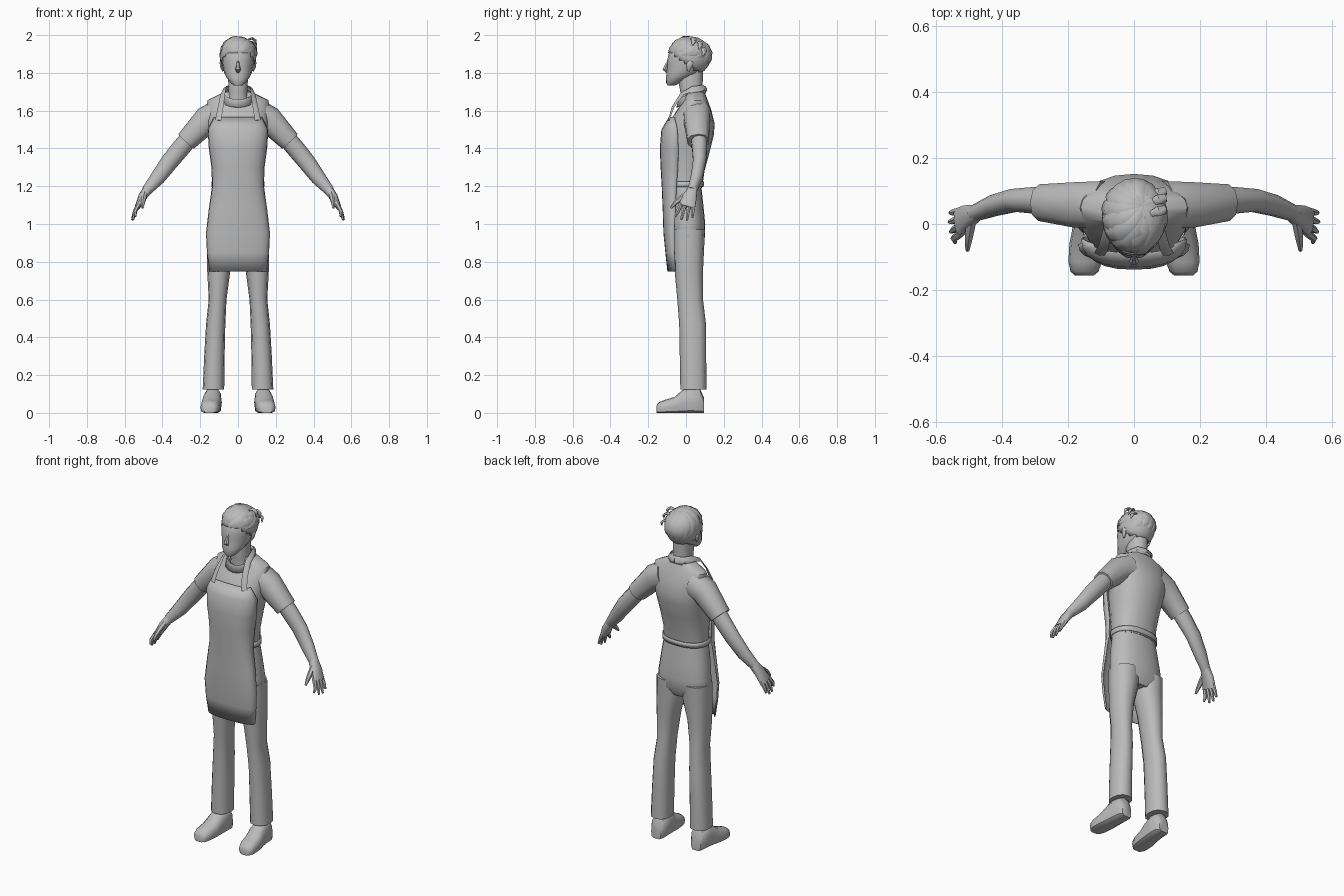
import bpy, bmesh, math
from mathutils import Vector

grey = bpy.data.materials.new("plain_grey")
grey.diffuse_color = (0.5, 0.5, 0.5, 1)


def finish(name, rows, closed=True, caps=True, mirror=False, thick=0, angle=45):
    """Skin a list of point rows into a smooth-shaded object."""
    bm = bmesh.new()
    vs = [[bm.verts.new(p) for p in row] for row in rows]
    n = len(rows[0])
    for a, b in zip(vs, vs[1:]):
        for i in range(n if closed else n - 1):
            j = (i + 1) % n
            bm.faces.new((a[i], a[j], b[j], b[i]))
    if closed and caps:
        bm.faces.new(vs[0])
        bm.faces.new(vs[-1])
    bmesh.ops.recalc_face_normals(bm, faces=bm.faces)
    return add(name, bm, mirror, thick, angle)


def add(name, bm, mirror=False, thick=0, angle=45):
    me = bpy.data.meshes.new(name)
    bm.to_mesh(me)
    bm.free()
    me.shade_smooth()
    me.set_sharp_from_angle(angle=math.radians(angle))
    me.materials.append(grey)
    ob = bpy.data.objects.new(name, me)
    bpy.context.collection.objects.link(ob)
    if thick:
        m = ob.modifiers.new("thickness", 'SOLIDIFY')
        m.thickness = thick
        m.offset = 0
    if mirror:
        ob.modifiers.new("mirror", 'MIRROR')
    return ob


def unit(n, p):
    """Unit superellipse with n points."""
    out = []
    for i in range(n):
        c, s = math.cos(2 * math.pi * i / n), math.sin(2 * math.pi * i / n)
        out.append((math.copysign(abs(c) ** (2 / p), c), math.copysign(abs(s) ** (2 / p), s)))
    return out


def stack(name, rings, n=16, p=2.3, **kw):
    """Loft of level rings: centre x, z, half width, front y, back y."""
    rows = [[(cx + rx * u, (yf + yb) / 2 + (yb - yf) / 2 * v, z) for u, v in unit(n, p)]
            for cx, z, rx, yf, yb in rings]
    return finish(name, rows, **kw)


def tube(name, pts, wide, deep, out=(0, 1, 0), n=8, p=2, **kw):
    """Loft along a path; deep is measured towards out, wide across it."""
    pts = [Vector(q) for q in pts]
    rows = []
    for i, q in enumerate(pts):
        t = (pts[min(i + 1, len(pts) - 1)] - pts[max(i - 1, 0)]).normalized()
        o = Vector(out[i] if isinstance(out, list) else out)
        side = t.cross(o).normalized()
        nrm = side.cross(t)
        rows.append([q + side * (wide[i] * u) + nrm * (deep[i] * v) for u, v in unit(n, p)])
    return finish(name, rows, **kw)


# Shirt body and sleeves
stack("shirt_body", [
    (0, 1.19, .132, -.095, .085), (0, 1.28, .130, -.105, .098), (0, 1.38, .140, -.115, .125),
    (0, 1.47, .155, -.112, .147), (0, 1.53, .163, -.095, .152), (0, 1.60, .166, -.050, .135),
    (0, 1.655, .162, -.012, .115), (0, 1.70, .070, -.005, .098)], n=20)
tube("sleeve", [(.09, .058, 1.58), (.165, .058, 1.552), (.275, .065, 1.437)],
     (.085, .073, .056), (.075, .072, .058), n=10, p=2.3, mirror=True)

# Collar: a tilted band, low at the front and high at the back
collar = []
for rx, ry, lift in ((.088, .076, -.02), (.076, .066, .02), (.068, .058, .014)):
    collar.append([(rx * u, .028 + ry * v, 1.675 + lift + .038 * v) for u, v in unit(16, 2)])
finish("collar", collar, caps=False, thick=.006)

# Trousers
stack("trouser_hips", [
    (0, 1.21, .130, -.088, .080), (0, 1.10, .147, -.090, .092), (0, 1.0, .159, -.083, .102),
    (0, .93, .162, -.075, .100), (0, .885, .12, -.055, .075)], n=20)
stack("trouser_leg", [
    (.084, .97, .077, -.072, .100), (.086, .87, .078, -.068, .096), (.102, .75, .061, -.060, .090),
    (.108, .60, .047, -.046, .090), (.118, .47, .051, -.036, .106), (.125, .30, .054, -.033, .107),
    (.130, .125, .057, -.030, .108)], n=12, mirror=True)

# Apron: a wrapped sheet (height, half width, front y, side y)
rows = []
for z, w, f, s in ((1.565, .125, -.088, -.060), (1.50, .158, -.128, -.045), (1.40, .152, -.136, -.040),
                   (1.30, .138, -.132, -.042), (1.20, .135, -.126, -.050), (1.08, .152, -.121, -.055),
                   (.95, .167, -.117, -.062), (.85, .162, -.107, -.060), (.75, .150, -.096, -.055)):
    row = []
    for i in range(13):
        a = math.pi * (i / 12 - .5)
        row.append((w * math.copysign(abs(math.sin(a)) ** .8, a), s + (f - s) * math.cos(a) ** .8, z))
    rows.append(row)
finish("apron", rows, closed=False, thick=.005)

# Apron tie round the waist and straps round the neck
stack("waist_tie", [(0, 1.195, .138, -.10, .091), (0, 1.225, .137, -.10, .093)], n=20,
      caps=False, thick=.005)
tube("neck_strap", [(.105, -.092, 1.55), (.092, -.068, 1.62), (.08, -.02, 1.69),
                    (.072, .04, 1.717), (.05, .09, 1.72), (0, .108, 1.715)],
     (.016,) * 6, (.004,) * 6,
     out=[(.2, -1, .4), (.4, -.8, .6), (.6, -.4, .8), (.8, .1, .6), (.6, .8, .4), (0, 1, .3)],
     n=4, p=6, mirror=True)

# Arms, palms, fingers and thumbs
tube("arm", [(.25, .068, 1.465), (.30, .072, 1.405), (.362, .072, 1.33), (.425, .056, 1.245),
             (.485, .032, 1.175)],
     (.048, .049, .047, .040, .027), (.045, .042, .036, .033, .025), n=10, mirror=True)
tube("palm", [(.475, .036, 1.187), (.505, .022, 1.145), (.532, .004, 1.09)],
     (.026, .023, .015), (.024, .037, .046), n=10, p=2.6, mirror=True)
for nm, y0, y1, x1, z1 in (("index", -.032, -.056, .543, 1.04), ("middle", -.009, -.024, .556, 1.022),
                           ("ring", .014, .006, .560, 1.02), ("little", .036, .034, .558, 1.035)):
    tube(nm + "_finger", [(.526, y0 + .004, 1.105), (.546, (y0 + y1) / 2, 1.065), (x1, y1, z1)],
         (.012, .011, .006), (.012, .011, .006), n=6, mirror=True)
tube("thumb", [(.492, .015, 1.165), (.500, -.028, 1.135), (.504, -.058, 1.11), (.505, -.080, 1.085)],
     (.016, .015, .012, .006), (.016, .015, .011, .006), out=(1, 0, 0), n=6, mirror=True)

# Shoes: rings along the foot (y, centre x, half width, height)
rows = []
for y, cx, w, h in ((.096, .132, .032, .08), (.075, .132, .046, .125), (.02, .134, .048, .135),
                    (-.02, .138, .050, .120), (-.06, .143, .053, .085), (-.115, .148, .051, .068),
                    (-.145, .150, .042, .056), (-.157, .151, .028, .036)):
    rows.append([(cx + w * u, y, max(0, h * (.42 + .58 * v))) for u, v in unit(12, 2.5)])
finish("shoe", rows, mirror=True)

# Neck and head
stack("neck", [(0, 1.64, .058, -.030, .085), (0, 1.70, .051, -.030, .086),
               (0, 1.78, .052, -.045, .090), (0, 1.82, .050, -.03, .09)], n=12)
stack("head", [
    (0, 1.733, .022, -.098, -.058), (0, 1.748, .040, -.105, -.030), (0, 1.775, .061, -.106, .020),
    (0, 1.80, .073, -.103, .070), (0, 1.835, .081, -.099, .098), (0, 1.865, .085, -.100, .108),
    (0, 1.90, .085, -.092, .108), (0, 1.94, .074, -.072, .095), (0, 1.97, .045, -.04, .065)],
    n=16, p=2.1)
tube("nose", [(0, -.090, 1.866), (0, -.104, 1.84), (0, -.112, 1.818), (0, -.100, 1.803)],
     (.006, .009, .015, .008), (.008, .010, .014, .006), out=(0, -1, .2), n=6)
tube("ear", [(.080, .012, 1.81), (.087, .017, 1.83), (.090, .022, 1.855), (.083, .022, 1.87)],
     (.006, .014, .018, .008), (.005, .008, .009, .006), out=(1, 0, 0), n=6, mirror=True)

# Hair cap: a ball cut along a hairline that drops towards the nape
C, R = Vector((0, .018, 1.885)), Vector((.094, .110, .100))
bm = bmesh.new()
bmesh.ops.create_uvsphere(bm, u_segments=24, v_segments=16, radius=1)
for v in bm.verts:
    v.co = C + Vector(a * b for a, b in zip(v.co, R))
low = []
for f in bm.faces:
    m = f.calc_center_median()
    if m.z < 1.90 - .10 * min(1, max(0, (m.y + .07) / .15)):
        low.append(f)
bmesh.ops.delete(bm, geom=low, context='FACES')
add("hair_cap", bm, thick=.006)

# Hair locks sweeping from the crown, longest at the nape
crown = Vector((.30, .35, .88)).normalized()
count = 16
for k in range(count):
    a = 2 * math.pi * k / count
    front = -math.sin(a)
    el = .16 + .10 * front if front > 0 else .08 + .55 * front
    el += .10 * math.sin(k * 2.4)
    end = Vector((math.cos(a) * math.cos(el), math.sin(a) * math.cos(el), math.sin(el)))
    swirl = crown.cross(end) * .25
    pts, outs = [], []
    for i in range(6):
        t = i / 5
        d = (crown.lerp(end, t) + swirl * math.sin(math.pi * t)).normalized()
        r = 1.0 + .05 * math.sin(math.pi * t) + .03 * t * (k % 3 == 0)
        pts.append(C + Vector(p * q * r for p, q in zip(d, R)))
        outs.append(d)
    tube("hair_lock", pts, (.006, .018, .025, .027, .020, .003),
         (.003, .006, .008, .008, .006, .002), out=outs, n=6)

# Loose curls on one side of the crown
for z, y in ((1.965, .03), (1.945, .065), (1.91, .085)):
    tube("side_curl", [(.05, y, z + .01), (.075, y + .01, z + .018), (.093, y + .012, z + .005),
                       (.098, y + .004, z - .02)],
         (.008, .015, .014, .003), (.004, .007, .007, .002), out=(.6, .2, .8), n=6)
